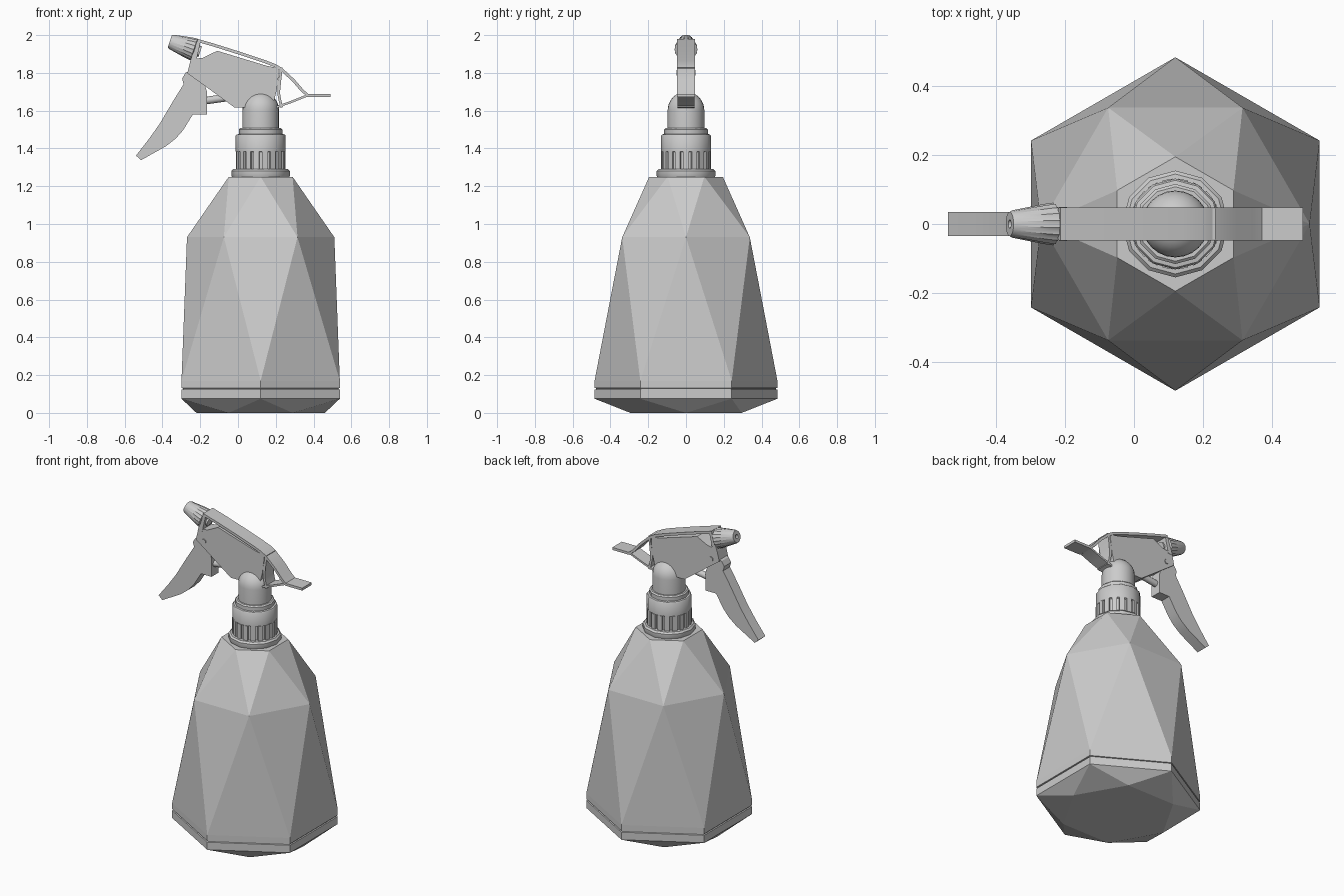
import bpy, bmesh
from math import cos, sin, pi, radians
from mathutils import Vector, Matrix

if "Cube" in bpy.data.objects:
    bpy.data.objects.remove(bpy.data.objects["Cube"])

AX = 0.12  # x of the bottle axis


def finish(name, bm, smooth=None):
    bmesh.ops.recalc_face_normals(bm, faces=bm.faces[:])
    me = bpy.data.meshes.new(name)
    bm.to_mesh(me)
    bm.free()
    ob = bpy.data.objects.new(name, me)
    bpy.context.collection.objects.link(ob)
    if smooth:
        bpy.ops.object.select_all(action='DESELECT')
        ob.select_set(True)
        bpy.context.view_layer.objects.active = ob
        bpy.ops.object.shade_smooth_by_angle(angle=radians(smooth))
    return ob


def ring(bm, r, z, n, turn=0.0, flute=1.0):
    out = []
    for i in range(n):
        a = turn + 2 * pi * i / n
        q = r * (flute if i % 2 else 1)
        out.append(bm.verts.new((q * cos(a), q * sin(a), z)))
    return out


def bridge(bm, a, b):
    n = len(a)
    for i in range(n):
        bm.faces.new((a[i], a[(i + 1) % n], b[(i + 1) % n], b[i]))


def lathe(name, prof, n, matrix, smooth=40):
    # prof: (radius, z, optional flute factor)
    bm = bmesh.new()
    rings = [ring(bm, p[0], p[1], n, 0, p[2] if len(p) > 2 else 1) for p in prof]
    for a, b in zip(rings, rings[1:]):
        bridge(bm, a, b)
    bm.faces.new(rings[0])
    bm.faces.new(rings[-1])
    bm.transform(matrix)
    return finish(name, bm, smooth)


def plate(name, pts, half, smooth=30):
    # side profile in x-z, extruded symmetrically in y
    bm = bmesh.new()
    a = [bm.verts.new((x, -half, z)) for x, z in pts]
    b = [bm.verts.new((x, half, z)) for x, z in pts]
    bridge(bm, a, b)
    caps = [bm.faces.new(a), bm.faces.new(b)]
    bmesh.ops.triangulate(bm, faces=caps)
    return finish(name, bm, smooth)


def strip(name, path, thick, half):
    # thin strap hanging below a path
    low = []
    for i, p in enumerate(path):
        d = Vector(path[min(i + 1, len(path) - 1)]) - Vector(path[max(i - 1, 0)])
        d.normalize()
        low.append((p[0] + d.y * -thick * -1 * -1, p[1] - d.x * thick))
        low[-1] = (p[0] + d.y * thick, p[1] - d.x * thick)
    return plate(name, path + low[::-1], half)


def along(p, q):
    p, q = Vector(p), Vector(q)
    return Matrix.Translation(p) @ (q - p).to_track_quat('Z', 'Y').to_matrix().to_4x4()


# Faceted bottle: hexagon rings, twisted half a step where the facets zigzag
bm = bmesh.new()
H = pi / 6
levels = [(0.34, 0, 0), (0.484, 0.075, 1), (0.484, 0.123, 1), (0.476, 0.125, 1),
          (0.476, 0.13, 1), (0.484, 0.132, 1), (0.484, 0.17, 1), (0.39, 0.93, 0),
          (0.195, 1.25, 1)]
rings = [ring(bm, r, z, 6, H * t) for r, z, t in levels]
for (a, la), (b, lb) in zip(zip(rings, levels), zip(rings[1:], levels[1:])):
    if la[2] == lb[2]:
        bridge(bm, a, b)
        continue
    lo, hi = (a, b) if la[2] == 0 else (b, a)
    for i in range(6):
        j = (i + 1) % 6
        bm.faces.new((lo[i], lo[j], hi[i]))
        bm.faces.new((lo[j], hi[j], hi[i]))
bm.faces.new(rings[0])
bm.faces.new(rings[-1])
bm.transform(Matrix.Translation((AX, 0, 0)))
finish("bottle", bm)

# Screw collar
axis = Matrix.Translation((AX, 0, 0))
lathe("collar", [(0.15, 1.245), (0.155, 1.255), (0.155, 1.28), (0.145, 1.29), (0.123, 1.292),
                 (0.123, 1.38), (0.132, 1.385), (0.132, 1.468), (0.127, 1.474), (0.116, 1.476),
                 (0.116, 1.5), (0.108, 1.507), (0.09, 1.507)], 12, axis)

# Collar grip ribs
bm = bmesh.new()
for i in range(18):
    m = (axis @ Matrix.Rotation(2 * pi * i / 18, 4, 'Z') @ Matrix.Translation((0.12, 0, 1.337))
         @ Matrix.Diagonal((0.022, 0.03, 0.096, 1)))
    bmesh.ops.create_cube(bm, size=1, matrix=m)
finish("collar_ribs", bm)

# Domed neck
dome = [(0.097 * cos(a), 1.603 + 0.097 * sin(a)) for a in [radians(11 * k) for k in range(9)]]
lathe("neck_dome", [(0.097, 1.49)] + dome, 24, axis)

# Spray head body, front post and top strap
plate("head_body", [(-0.25, 1.872), (-0.268, 1.798), (-0.02, 1.618), (0.06, 1.618), (0.19, 1.65),
                    (0.205, 1.71), (0.215, 1.788), (0.215, 1.825), (0.15, 1.838),
                    (-0.11, 1.917), (-0.185, 1.88)], 0.045)
plate("front_post", [(-0.213, 1.98), (-0.196, 1.974), (-0.222, 1.86), (-0.254, 1.86)], 0.047)
strip("top_strap", [(-0.213, 1.98), (-0.12, 1.953), (0.01, 1.912), (0.143, 1.868), (0.20, 1.846),
                    (0.235, 1.825), (0.30, 1.765), (0.345, 1.713), (0.372, 1.688), (0.49, 1.688)],
      0.016, 0.048)

# Rear wall and lower prong
strip("rear_wall", [(0.222, 1.83), (0.219, 1.79), (0.208, 1.74), (0.208, 1.69), (0.217, 1.645), (0.226, 1.615)][::-1],
      0.014, 0.045)
strip("lower_prong", [(0.20, 1.624), (0.28, 1.652), (0.36, 1.684), (0.375, 1.686)], 0.012, 0.045)

# Nozzle with fluted rim and small orifice
lathe("nozzle", [(0.05, -0.004), (0.062, 0, 0.93), (0.058, 0.03, 0.94), (0.04, 0.125, 0.97),
                 (0.035, 0.134), (0.012, 0.134), (0.01, 0.122)], 36,
      along((-0.234, 0, 1.924), (-0.363, 0, 1.968)))
lathe("nozzle_stem", [(0.03, 0), (0.03, 0.06)], 16, along((-0.20, 0, 1.912), (-0.26, 0, 1.932)))

# Trigger, pivot pin and piston
plate("trigger", [(-0.25, 1.815), (-0.278, 1.80), (-0.296, 1.77), (-0.288, 1.74), (-0.344, 1.65),
                  (-0.413, 1.533), (-0.47, 1.452), (-0.54, 1.362), (-0.513, 1.338), (-0.381, 1.412),
                  (-0.33, 1.452), (-0.291, 1.496), (-0.238, 1.581), (-0.164, 1.581),
                  (-0.164, 1.70), (-0.18, 1.75), (-0.21, 1.80)], 0.035)
lathe("pivot_pin", [(0.015, 0), (0.015, 0.1)], 12, along((-0.21, -0.05, 1.80), (-0.21, 0.05, 1.80)))
lathe("piston", [(0.02, 0), (0.02, 0.17)], 16, along((-0.18, 0, 1.652), (-0.01, 0, 1.676)))
